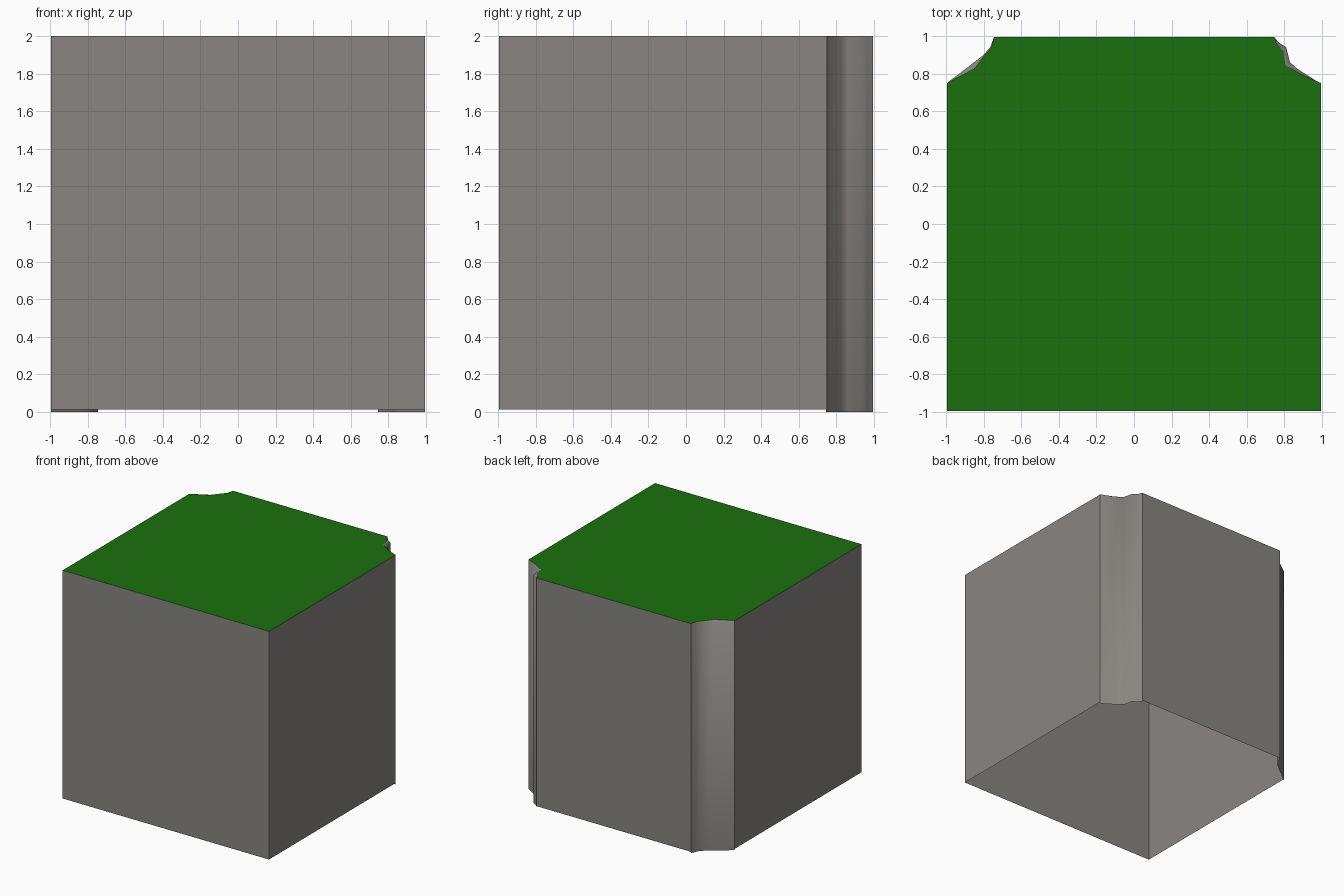
import bpy, bmesh, math

if "Cube" in bpy.data.objects:
    bpy.data.objects.remove(bpy.data.objects["Cube"])

H = 0.995            # half width
TOP, LOW = 2.0, 0.012  # grass height, small offset of the corner rock
GREEN = (0.011, 0.16, 0.004, 1)
STONE = (0.25, 0.235, 0.22, 1)

# Corner outlines: grass edge and the rock edge beside it
right_grass = [(H, .75), (.90, .79), (.805, .845), (.795, .92), (.76, .955), (.745, H)]
right_rock = [(H, .745), (.87, .825), (.83, .86), (.81, .94), (.77, .965), (.745, H)]
left_grass = [(-.745, H), (-.757, .94), (-.80, .89), (-.85, .825), (-H, .75)]
left_rock = [(-.745, H), (-.765, .94), (-.80, .90), (-.86, .853), (-H, .75)]


def material(name, colour):
    mat = bpy.data.materials.new(name)
    mat.diffuse_color = colour
    mat.use_nodes = True
    mat.node_tree.nodes["Principled BSDF"].inputs["Base Color"].default_value = mat.diffuse_color
    return mat


green, stone = material("grass", GREEN), material("stone", STONE)


def make_object(name, build, mat):
    bm = bmesh.new()
    build(bm)
    mesh = bpy.data.meshes.new(name)
    bm.to_mesh(mesh)
    bm.free()
    mesh.materials.append(mat)
    obj = bpy.data.objects.new(name, mesh)
    bpy.context.collection.objects.link(obj)
    return obj


def strip(bm, rings):
    """Quads between successive rows of points, given from bottom to top."""
    rows = [[bm.verts.new((x, y, z)) for x, y in pts] for pts, z in rings]
    for lo, hi in zip(rows, rows[1:]):
        for i in range(len(lo) - 1):
            bm.faces.new((lo[i], lo[i + 1], hi[i + 1], hi[i]))


# Grass top with two worn back corners
def grass(bm):
    outline = [(-H, -H), (H, -H)] + right_grass + left_grass
    bm.faces.new([bm.verts.new((x, y, TOP)) for x, y in outline])


make_object("grass_top", grass, green)


# Flat cliff walls, open underneath
def walls(bm):
    strip(bm, [([(-H, .75), (-H, -H), (H, -H), (H, .75)], z) for z in (LOW, TOP)])
    strip(bm, [([(.745, H), (-.745, H)], z) for z in (LOW, TOP)])


make_object("cliff_walls", walls, stone)

# Rugged corner columns with a narrow ledge rising to the grass
for name, rock, edge in (("back_right_corner", right_rock, right_grass),
                         ("back_left_corner", left_rock, left_grass)):
    obj = make_object(name, lambda bm: strip(
        bm, [(rock, 0), (rock, TOP - LOW), (edge, TOP)]), stone)
    bpy.ops.object.select_all(action='DESELECT')
    obj.select_set(True)
    bpy.context.view_layer.objects.active = obj
    bpy.ops.object.shade_smooth_by_angle(angle=math.radians(65))
